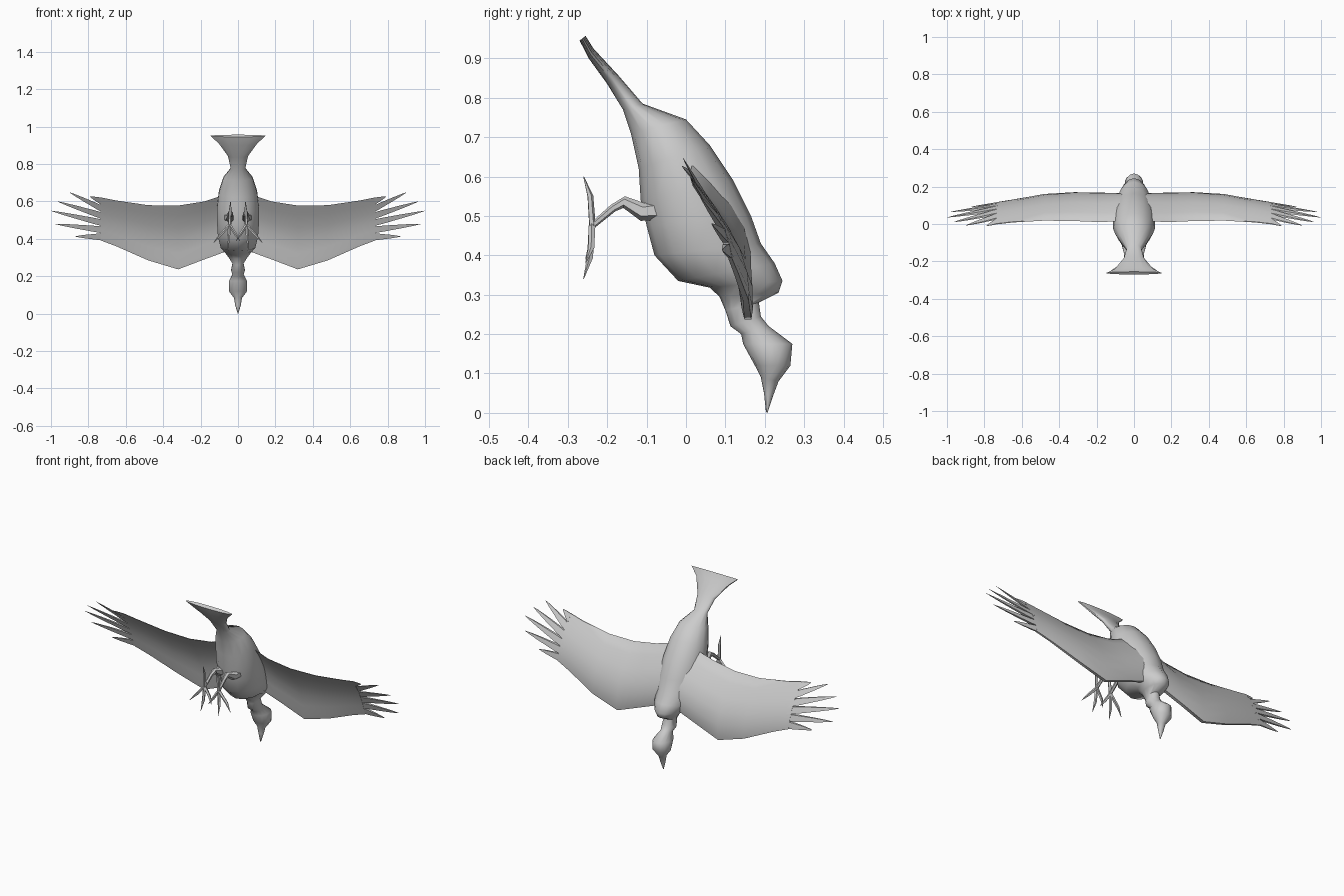
import bpy, bmesh, math
from mathutils import Vector

if "Cube" in bpy.data.objects:
    bpy.data.objects.remove(bpy.data.objects["Cube"], do_unlink=True)

grey = bpy.data.materials.new("plumage_grey")
grey.use_nodes = True
colour = (0.6, 0.6, 0.6, 1)
grey.diffuse_color = colour
grey.node_tree.nodes["Principled BSDF"].inputs["Base Color"].default_value = colour


def loft(name, rings, angle=50):
    """Skin a list of equal-sized closed rings and cap both ends."""
    bm = bmesh.new()
    loops = [[bm.verts.new(p) for p in ring] for ring in rings]
    n = len(loops[0])
    for a, b in zip(loops, loops[1:]):
        for i in range(n):
            j = (i + 1) % n
            bm.faces.new((a[i], a[j], b[j], b[i]))
    bm.faces.new(loops[0])
    bm.faces.new(loops[-1])
    bmesh.ops.recalc_face_normals(bm, faces=bm.faces)
    mesh = bpy.data.meshes.new(name)
    bm.to_mesh(mesh)
    bm.free()
    mesh.materials.append(grey)
    obj = bpy.data.objects.new(name, mesh)
    bpy.context.collection.objects.link(obj)
    bpy.ops.object.select_all(action='DESELECT')
    obj.select_set(True)
    bpy.context.view_layer.objects.active = obj
    bpy.ops.object.shade_smooth_by_angle(angle=math.radians(angle))
    return obj


def both_sides(name, make_rings, angle=50):
    for side, s in (("left", 1), ("right", -1)):
        rings = [[Vector((s * p[0], p[1], p[2])) for p in r] for r in make_rings]
        loft(f"{side}_{name}", rings, angle)


def tube(points, radii, sides=6):
    """Rings of a tapered tube through the points."""
    pts = [Vector(p) for p in points]
    rings = []
    for i, p in enumerate(pts):
        d = (pts[min(i + 1, len(pts) - 1)] - pts[max(i - 1, 0)]).normalized()
        u = d.cross(Vector((1, 0.1, 0))).normalized()
        v = d.cross(u)
        turns = [math.tau * k / sides for k in range(sides)]
        rings.append([p + radii[i] * (u * math.cos(t) + v * math.sin(t)) for t in turns])
    return rings


# Body, tail, neck, head and beak: back y, z, belly y, z, half width
stations = [
    (-.255, .957, -.27, .945, .15), (-.235, .925, -.247, .9, .105),
    (-.17, .855, -.2, .835, .055), (-.11, .785, -.16, .77, .04),
    (0, .745, -.14, .71, .08), (.06, .68, -.12, .62, .105),
    (.12, .59, -.115, .54, .115), (.165, .5, -.1, .475, .115),
    (.19, .43, -.08, .4, .11), (.225, .38, -.02, .335, .095),
    (.245, .335, .06, .318, .07), (.235, .305, .085, .295, .05),
    (.185, .28, .1, .26, .03), (.19, .245, .113, .22, .038),
    (.21, .22, .14, .2, .03), (.27, .175, .145, .175, .05),
    (.265, .12, .175, .12, .05), (.235, .08, .19, .09, .022),
    (.22, .04, .198, .05, .015), (.207, 0, .203, .002, .002),
]
rings = []
for by, bz, fy, fz, w in stations:
    ring = []
    for k in range(14):
        t = math.tau * k / 14
        m = (1 + math.cos(t)) / 2
        ring.append((w * math.sin(t), fy + (by - fy) * m, fz + (bz - fz) * m))
    rings.append(ring)
loft("body", rings, 60)


# Wings: x, leading y, z, trailing y, z
spans = [
    (.03, .15, .345, .02, .65), (.18, .155, .29, .012, .6),
    (.32, .157, .237, .018, .578), (.48, .152, .285, .02, .58),
    (.65, .125, .36, .01, .605), (.735, .112, .392, 0, .622),
]


def wing_point(span, f, side):
    """Point on the cambered section, f runs from leading to trailing edge."""
    x, ly, lz, ty, tz = span
    fade = 1 - .6 * max(0, x - .32) / .42
    camber = .04 * fade * math.sin(math.pi * f)
    thick = .04 * fade * math.sqrt(f + .03) * (1 - f) + .002
    return Vector((x, ly + (ty - ly) * f + camber + side * thick, lz + (tz - lz) * f))


fractions = [0, .08, .25, .45, .65, .85, 1]
wing = [[wing_point(s, f, 1) for f in fractions]
        + [wing_point(s, f, -1) for f in reversed(fractions)] for s in spans]
both_sides("wing", wing)

# Wingtip feathers, fanned from the outer wing section
tips = [(.87, .092, .413), (.98, .065, .48), (1, .035, .55),
        (.965, .01, .6), (.9, -.008, .648), (.79, -.01, .625)]
for i, tip in enumerate(tips):
    lo, hi = i / len(tips), (i + 1) / len(tips)
    base = [wing_point(spans[-1], f, s) for f, s in
            ((lo, 1), ((lo + hi) / 2, 1), (hi, 1), (hi, -1), ((lo + hi) / 2, -1), (lo, -1))]
    mid = sum(base, Vector()) / len(base)
    tip = Vector(tip)
    feather = [[mid.lerp(tip, t) + (p - mid) * w for p in base]
               for t, w in ((-.1, .95), (.15, .85), (.6, .5), (.85, .25), (1, .03))]
    both_sides(f"feather_{i + 1}", feather)

# Legs: thigh to ankle, then four tapering toes
ankle = (.045, -.238, .475)
both_sides("leg", tube([(.05, -.07, .515), (.045, -.11, .51), (.04, -.157, .535), (.043, -.185, .52), ankle],
                       [.026, .023, .015, .01, .008]))
toe_ends = {"hind": (.04, -.26, .6), "outer": (.13, -.255, .38),
            "middle": (.055, -.26, .34), "inner": (-.01, -.255, .39)}
for toe, end in toe_ends.items():
    a, b = Vector(ankle), Vector(end)
    knuckle = a.lerp(b, .6) + Vector((0, .008, 0))
    both_sides(f"{toe}_toe", tube([a, knuckle, b], [.009, .008, .001], 5))
